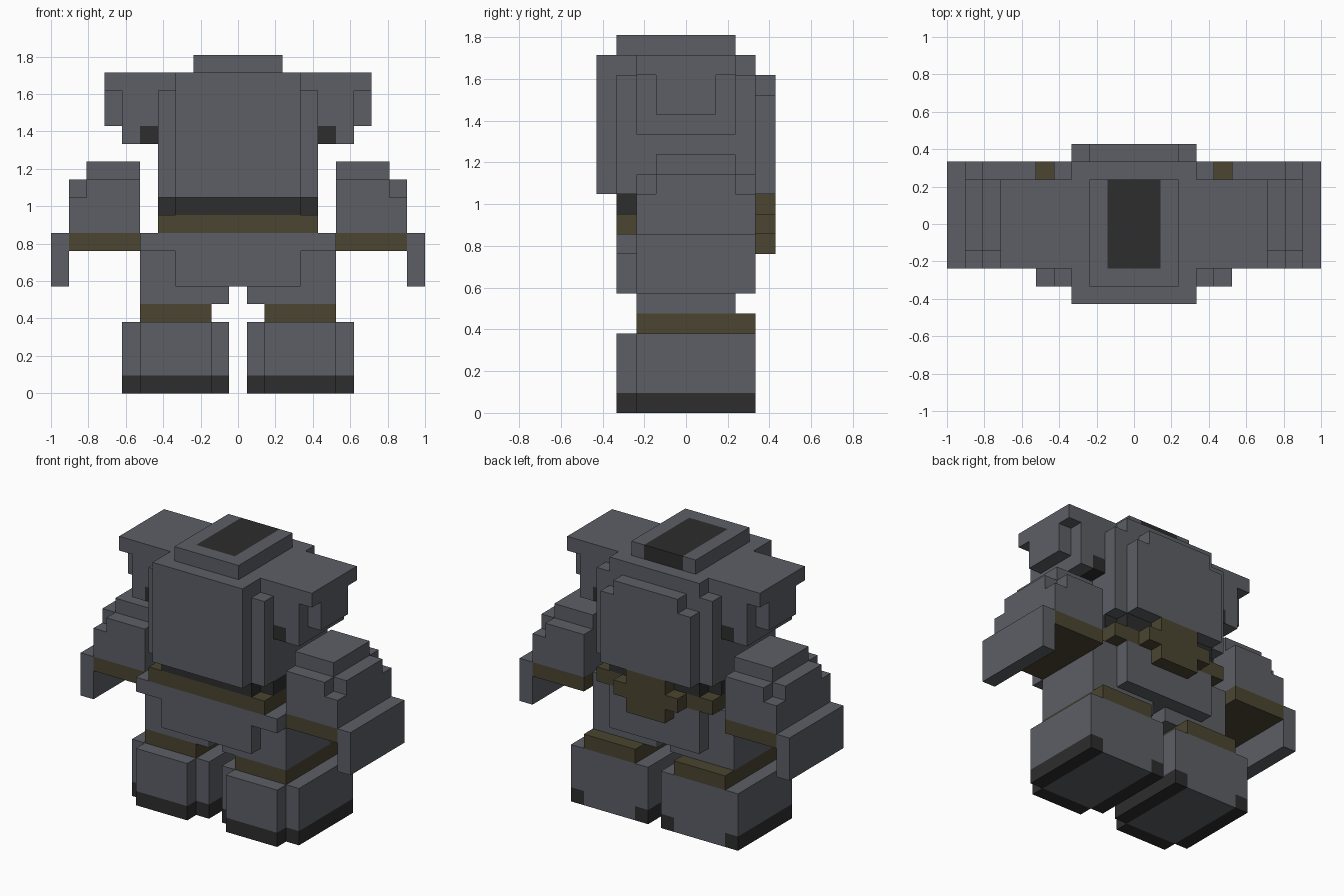
import bpy, bmesh, math
from mathutils import Vector

if "Cube" in bpy.data.objects:
    bpy.data.objects.remove(bpy.data.objects["Cube"])

U = 2 / 21  # cube size; the figure is 21 x 9 x 19 cubes

MATS = []
for name, rgb in (("steel_grey", (0.107, 0.114, 0.133)),
                  ("charcoal", (0.026, 0.026, 0.026)),
                  ("dark_olive", (0.069, 0.060, 0.030))):
    m = bpy.data.materials.new(name)
    m.diffuse_color = (*rgb, 1)
    m.use_nodes = True
    m.node_tree.nodes["Principled BSDF"].inputs["Base Color"].default_value = m.diffuse_color
    MATS.append(m)
GREY, DARK, OLIVE = range(3)

cells = {}  # (column, row, layer) -> (part, colour)


def box(part, x, y, z, colour=GREY, sides=(1, -1)):
    """Fill cubes; x counts columns outward from the centre column."""
    for s in sides:
        for i in range(*x):
            for j in range(*y):
                for k in range(*z):
                    cells[s * i, j, k] = (part, colour)


# pelvis with raised front and back plates
box("pelvis", (0, 6), (2, 7), (6, 9))
box("pelvis", (0, 4), (1, 8), (6, 9))
box("pelvis", (0, 6), (1, 2), (8, 9))

# belt, dark waist and back buckle
box("belt", (0, 5), (1, 8), (9, 10), OLIVE)
box("waist", (0, 4), (1, 8), (10, 11), DARK)
box("waist", (0, 5), (2, 7), (10, 11), DARK)
box("buckle", (0, 2), (8, 9), (8, 11), OLIVE)
box("buckle", (0, 3), (8, 9), (9, 10), OLIVE)

# torso, chest plate and backpack
box("torso", (0, 5), (1, 8), (11, 17))
box("torso", (0, 5), (2, 7), (17, 18))
box("torso", (0, 4), (1, 8), (17, 18))
box("chest_plate", (0, 4), (0, 1), (11, 18))
box("backpack", (0, 4), (8, 9), (11, 16))
box("backpack", (0, 3), (8, 9), (16, 17))

# hatch on top with a dark opening
box("hatch", (0, 3), (1, 7), (18, 19))
box("hatch", (0, 2), (2, 7), (18, 19), DARK)

for label, s in (("right", (1,)), ("left", (-1,))):
    # leg, ankle and foot with a dark sole rim
    box(label + "_leg", (1, 6), (2, 7), (5, 6), GREY, s)
    box(label + "_ankle", (2, 6), (2, 8), (4, 5), OLIVE, s)
    for z, colour in (((0, 1), DARK), ((1, 4), GREY)):
        box(label + "_foot", (1, 7), (2, 8), z, colour, s)
        box(label + "_foot", (2, 6), (1, 2), z, colour, s)
    box(label + "_foot", (2, 6), (2, 8), (0, 1), GREY, s)

    # shoulder pad with dark socket
    box(label + "_shoulder", (5, 7), (2, 7), (14, 18), GREY, s)
    box(label + "_shoulder", (7, 8), (3, 6), (15, 17), GREY, s)
    box(label + "_shoulder", (7, 8), (2, 7), (17, 18), GREY, s)
    box(label + "_shoulder", (5, 6), (2, 7), (14, 15), DARK, s)

    # floating forearm, olive cuff and outer hand guard
    box(label + "_arm", (6, 9), (2, 8), (9, 12), GREY, s)
    box(label + "_arm", (9, 10), (2, 8), (9, 11), GREY, s)
    box(label + "_arm", (9, 10), (3, 7), (11, 12), GREY, s)
    box(label + "_arm", (6, 9), (3, 7), (12, 13), GREY, s)
    box(label + "_cuff", (6, 10), (2, 8), (8, 9), OLIVE, s)
    box(label + "_hand_guard", (10, 11), (2, 8), (6, 9), GREY, s)


def build(part):
    """Skin the outer cube sides of one part and merge flat areas."""
    bm = bmesh.new()
    for cell, (owner, colour) in cells.items():
        if owner != part:
            continue
        centre = Vector((cell[0], cell[1] - 4, cell[2] + 0.5))
        for axis in range(3):
            for d in (1, -1):
                n = Vector((0, 0, 0))
                n[axis] = d
                if tuple(int(c + v) for c, v in zip(cell, n)) in cells:
                    continue
                a = Vector((0, 0, 0))
                a[(axis + 1) % 3] = 0.5
                b = n.cross(a)
                mid = centre + n * 0.5
                quad = (mid - a - b, mid + a - b, mid + a + b, mid - a + b)
                f = bm.faces.new([bm.verts.new(p * U) for p in quad])
                f.material_index = colour
    bmesh.ops.remove_doubles(bm, verts=bm.verts, dist=0.001)
    bmesh.ops.dissolve_limit(bm, angle_limit=math.radians(1), verts=bm.verts,
                             edges=bm.edges, delimit={'MATERIAL'})
    me = bpy.data.meshes.new(part)
    bm.to_mesh(me)
    bm.free()
    for m in MATS:
        me.materials.append(m)
    bpy.context.collection.objects.link(bpy.data.objects.new(part, me))


for part in dict.fromkeys(owner for owner, _ in cells.values()):
    build(part)
